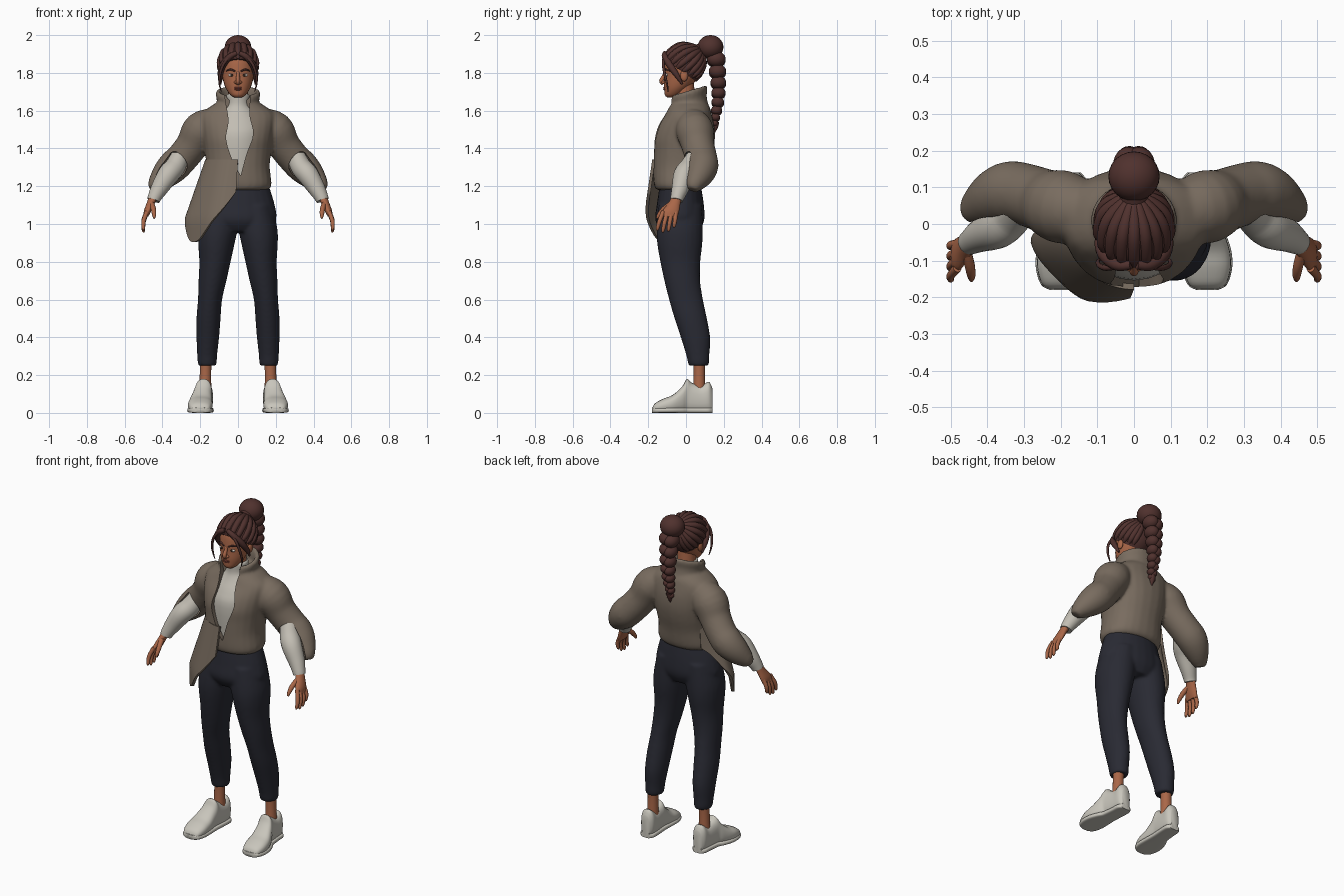
import bpy, bmesh, math
from mathutils import Vector, Matrix

if "Cube" in bpy.data.objects:
    bpy.data.objects.remove(bpy.data.objects["Cube"], do_unlink=True)

X, Y, Z = Vector((1, 0, 0)), Vector((0, 1, 0)), Vector((0, 0, 1))
FLAT, UPRIGHT = (X, Y), (X, Z)


def material(name, red, green, blue):
    result = bpy.data.materials.new(name)
    result.use_nodes = True
    result.diffuse_color = (red, green, blue, 1)
    shader = next(n for n in result.node_tree.nodes if n.type == 'BSDF_PRINCIPLED')
    shader.inputs["Base Color"].default_value = (red, green, blue, 1)
    return result


taupe = material("taupe jacket cloth", .19, .15, .115)
cream = material("cream knit", .54, .51, .45)
navy = material("dark navy cloth", .022, .023, .033)
brown = material("dark brown hair", .08, .031, .027)
skin = material("warm skin", .4, .135, .065)
white = material("off white shoe", .58, .56, .5)
rose = material("lip rose", .26, .065, .045)
eye_white = material("eye white", .6, .55, .5)
iris = material("dark iris", .03, .018, .012)


def spline(rows, steps):
    """Smooth curve through rows of numbers."""
    padded = [rows[0], *rows, rows[-1]]
    result = []
    for i in range(len(rows) - 1):
        for s in range(steps):
            t = s / steps
            result.append([b + t * (c - a) / 2 + t * t * (a - 2.5 * b + 2 * c - d / 2)
                           + t ** 3 * (3 * b - a - 3 * c + d) / 2
                           for a, b, c, d in zip(*padded[i:i + 4])])
    return result + [list(rows[-1])]


def sweep(bm, rows, axes=None, power=1, tilt=0, sides=24, steps=4):
    """Skin rings (x, y, z, radius[, second radius]); round tubes follow the path."""
    path = spline([r if len(r) > 4 else (*r, r[3]) for r in rows], steps)
    centres = [Vector(r[:3]) for r in path]
    rings, u = [], None
    for i, row in enumerate(path):
        if axes:
            u, v = axes
        else:
            t = (centres[min(i + 1, len(path) - 1)] - centres[max(i - 1, 0)]).normalized()
            u = t.orthogonal().normalized() if u is None else (u - t * t.dot(u)).normalized()
            v = t.cross(u)
        ring = []
        for k in range(sides):
            c, s = (f(math.tau * k / sides) for f in (math.cos, math.sin))
            c, s = (math.copysign(abs(q) ** power, q) for q in (c, s))
            co = centres[i] + u * c * max(row[3], .001) + v * s * max(row[4], .001)
            ring.append(bm.verts.new(co + Z * tilt * co.y))
        rings.append(ring)
    for low, high in zip(rings, rings[1:]):
        for k in range(sides):
            j = (k + 1) % sides
            bm.faces.new((low[k], low[j], high[j], high[k]))
    bm.faces.new(rings[0][::-1])
    bm.faces.new(rings[-1])


def centred(rows):
    return [(0, *r) for r in rows]


def pair(bm, rows, **options):
    for side in (1, -1):
        sweep(bm, [(side * r[0], *r[1:]) for r in rows], **options)


def ball(bm, centre, radii):
    bmesh.ops.create_uvsphere(bm, u_segments=24, v_segments=16, radius=1,
                              matrix=Matrix.LocRotScale(Vector(centre), None, Vector(radii)))


def finish(bm, name, mat, voxel=0, thickness=0, cutter=None, angle=50):
    """Turn the bmesh into an object, fusing, thickening or cutting it if asked."""
    bmesh.ops.recalc_face_normals(bm, faces=bm.faces)
    mesh = bpy.data.meshes.new(name)
    bm.to_mesh(mesh)
    bm.free()
    obj = bpy.data.objects.new(name, mesh)
    bpy.context.scene.collection.objects.link(obj)
    mesh.materials.append(mat)
    if voxel:
        fuse = obj.modifiers.new("fuse", 'REMESH')
        fuse.mode, fuse.voxel_size = 'VOXEL', voxel
        relax = obj.modifiers.new("relax", 'SMOOTH')
        relax.factor, relax.iterations = .5, 6
    if thickness:
        shell = obj.modifiers.new("shell", 'SOLIDIFY')
        shell.thickness, shell.offset = thickness, 0
    if cutter:
        cut = obj.modifiers.new("cut", 'BOOLEAN')
        cut.operation, cut.solver, cut.object = 'DIFFERENCE', 'EXACT', cutter
    if obj.modifiers:
        graph = bpy.context.evaluated_depsgraph_get()
        baked = bpy.data.meshes.new_from_object(obj.evaluated_get(graph))
        obj.modifiers.clear()
        obj.data = baked
    obj.data.shade_smooth()
    obj.data.set_sharp_from_angle(angle=math.radians(angle))
    return obj


# Trousers: pelvis fused with two legs
bm = bmesh.new()
sweep(bm, centred([(-.03, .96, .12, .1), (-.033, 1.02, .2, .13), (-.03, 1.1, .195, .125),
                   (-.03, 1.2, .165, .11), (-.03, 1.25, .15, .1)]), axes=FLAT)
pair(bm, [(.09, -.03, 1.1, .09, .115), (.105, -.033, .98, .103, .122), (.114, -.033, .9, .097, .12),
          (.122, -.03, .8, .083, .106), (.135, -.02, .7, .074, .095), (.148, 0, .6, .064, .09),
          (.156, .025, .5, .064, .086), (.16, .05, .4, .06, .078), (.163, .062, .31, .053, .062),
          (.163, .066, .27, .051, .057), (.163, .066, .25, .046, .052)], axes=FLAT)
finish(bm, "trousers", navy, voxel=.009)

# Ankles and shoes
bm = bmesh.new()
pair(bm, [(.17, .07, .32, .035), (.172, .07, .22, .03), (.174, .07, .09, .034)])
finish(bm, "ankles", skin)
shoe = [(.2, -.18, .02, .025), (.2, -.165, .05, .05), (.2, -.12, .075, .064), (.198, -.07, .095, .063),
        (.19, -.02, .14, .053), (.183, .005, .18, .046), (.18, .03, .16, .044),
        (.176, .08, .145, .043), (.175, .12, .165, .041), (.175, .14, .13, .026)]
bm = bmesh.new()
pair(bm, [(x, y, h / 2, w, h / 2) for x, y, h, w in shoe], axes=UPRIGHT, power=.8)
finish(bm, "shoe_uppers", white)
bm = bmesh.new()
pair(bm, [(x, y, .014, w + .004, .014) for x, y, h, w in shoe], axes=UPRIGHT, power=.5)
finish(bm, "shoe_soles", white)

# Sweater body with high neck, and its forearm sleeves
bm = bmesh.new()
sweep(bm, centred([(-.02, 1.23, .13, .125), (-.012, 1.45, .15, .142), (0, 1.53, .15, .128),
                   (0, 1.59, .1, .09), (-.005, 1.63, .065, .068), (-.008, 1.68, .061, .063),
                   (-.008, 1.69, .05, .052)]), axes=FLAT)
finish(bm, "sweater", cream)
forearm = [(.31, .05, 1.35, .05), (.335, .02, 1.3, .055), (.37, -.01, 1.26, .056),
           (.415, -.03, 1.19, .046), (.44, -.045, 1.145, .037), (.448, -.05, 1.125, .034)]
bm = bmesh.new()
pair(bm, forearm)
finish(bm, "sweater_sleeves", cream)

# Cutter: wavy front opening and the two sleeve mouths
left_edge = [(-.075, 1.85), (-.07, 1.68), (-.05, 1.55), (-.063, 1.45), (-.03, 1.34), (.012, 1.26)]
right_edge = [(.015, 1.26), (.045, 1.37), (.08, 1.475), (.06, 1.58), (.065, 1.68), (.07, 1.85)]
bm = bmesh.new()
outline = [bm.verts.new((x, -.4, z)) for x, z in spline(left_edge, 4) + spline(right_edge, 4)]
front = bm.faces.new(outline)
extruded = bmesh.ops.extrude_face_region(bm, geom=[front], use_keep_orig=True)["geom"]
bmesh.ops.translate(bm, verts=[v for v in extruded if isinstance(v, bmesh.types.BMVert)], vec=Y * .35)
pair(bm, [(x, y, z, r + .007) for x, y, z, r in forearm])
cutter = finish(bm, "opening_cutter", taupe)
cutter.hide_render = True

# Jacket: body, stand-up collar and loose sleeves fused together
bm = bmesh.new()
sweep(bm, centred([(-.035, 1.18, .16, .12), (-.032, 1.21, .178, .138), (-.025, 1.3, .168, .148),
                   (-.015, 1.38, .175, .158), (-.01, 1.45, .185, .163), (0, 1.52, .195, .15),
                   (.012, 1.58, .195, .125), (.015, 1.62, .15, .11), (.012, 1.65, .1, .09)]),
      axes=FLAT, power=.9)
sweep(bm, centred([(.015, 1.57, .13, .11), (.01, 1.64, .112, .1), (.01, 1.68, .118, .104),
                   (.01, 1.7, .115, .1), (.01, 1.7, .096, .084), (.008, 1.66, .085, .076),
                   (.008, 1.61, .085, .076)]), axes=FLAT, tilt=.3)
pair(bm, [(.1, .03, 1.55, .07), (.19, .045, 1.5, .1), (.24, .062, 1.42, .088), (.295, .08, 1.35, .085),
          (.34, .085, 1.305, .086), (.385, .07, 1.26, .075), (.43, .045, 1.21, .05), (.445, .035, 1.18, .03)])
finish(bm, "jacket", taupe, voxel=.009, cutter=cutter)
bpy.data.objects.remove(cutter, do_unlink=True)

# Hanging front panel of the jacket, flaring out around the right hip
hem = spline([(0, 1.17), (.42, 1.03), (.8, .925), (1.1, .905), (1.3, .94), (1.57, 1.05),
              (1.9, 1.16), (2.2, 1.21)], 5)
bm = bmesh.new()
columns = []
for angle, bottom in hem:
    column = []
    for j in range(13):
        z = 1.34 + (bottom - 1.34) * j / 12
        flare = min(1, (1.34 - z) / .32) * min(1, (2.5 - angle) / .9)
        wave = .007 * flare * math.sin(5 * angle)
        column.append(bm.verts.new((-.02 * flare - (.165 + .085 * flare + wave) * math.sin(angle),
                                    -.025 - (.146 + .045 * flare + wave) * math.cos(angle), z)))
    columns.append(column)
for a, b in zip(columns, columns[1:]):
    for j in range(12):
        bm.faces.new((a[j], a[j + 1], b[j + 1], b[j]))
finish(bm, "jacket_front_panel", taupe, thickness=.016)

# Hands: flat palm, four fingers and a thumb
bm = bmesh.new()
pair(bm, [(.445, -.045, 1.15, .024, .027), (.462, -.062, 1.11, .022, .033),
          (.478, -.08, 1.07, .02, .044), (.488, -.086, 1.04, .013, .042)], axes=FLAT)
for spread, length in ((.033, .055), (.011, .075), (-.011, .08), (-.033, .07)):
    y = -.087 + spread
    pair(bm, [(.482, y, 1.065, .012), (.5, y - .012 + spread / 4, 1.05 - length / 2, .0115),
              (.5, y - .02 + spread / 3, 1.045 - length, .009),
              (.496, y - .022 + spread / 3, 1.04 - length, .004)], sides=12)
pair(bm, [(.458, -.075, 1.11, .014), (.448, -.115, 1.08, .014), (.444, -.142, 1.05, .011),
          (.444, -.154, 1.03, .005)], sides=12)
finish(bm, "hands", skin)

# Head, neck, nose and ears
bm = bmesh.new()
sweep(bm, centred([(-.082, 1.67, .02, .018), (-.07, 1.683, .04, .042), (-.055, 1.71, .06, .06),
                   (-.04, 1.74, .073, .077), (-.025, 1.78, .083, .09), (-.015, 1.82, .088, .1),
                   (-.01, 1.87, .085, .098), (-.005, 1.91, .068, .08), (0, 1.935, .03, .04)]), axes=FLAT)
sweep(bm, centred([(0, 1.58, .052), (-.01, 1.75, .052)]))
sweep(bm, centred([(-.108, 1.81, .007), (-.117, 1.785, .009), (-.13, 1.758, .012), (-.12, 1.742, .01)]))
for side in (1, -1):
    ball(bm, (side * .012, -.119, 1.75), (.009, .011, .008))
    ball(bm, (side * .09, -.01, 1.785), (.012, .02, .03))
finish(bm, "head", skin)

# Face details
bm = bmesh.new()
ball(bm, (0, -.113, 1.721), (.022, .008, .005))
ball(bm, (0, -.112, 1.713), (.019, .009, .006))
finish(bm, "lips", rose)
for name, mat, centre, radii in (("eyes", eye_white, (.035, -.102, 1.788), (.016, .009, .008)),
                                 ("irises", iris, (.034, -.109, 1.788), (.007, .004, .007))):
    bm = bmesh.new()
    for side in (1, -1):
        ball(bm, (side * centre[0], *centre[1:]), radii)
    finish(bm, name, mat)
bm = bmesh.new()
pair(bm, [(.014, -.113, 1.808, .004), (.04, -.107, 1.818, .005), (.063, -.086, 1.81, .003)], sides=8)
finish(bm, "eyebrows", brown)

# Hair cap trimmed along the hairline
bm = bmesh.new()
centre, radii = Vector((0, -.008, 1.845)), Vector((.103, .112, .11))
ball(bm, centre, radii)
bmesh.ops.bisect_plane(bm, geom=bm.verts[:] + bm.edges[:] + bm.faces[:], plane_co=(0, -.115, 1.875),
                       plane_no=(0, .155, .215), clear_inner=True)
bmesh.ops.holes_fill(bm, edges=[e for e in bm.edges if e.is_boundary])
finish(bm, "hair_cap", brown)

# Combed locks running from the hairline back to the bun
bm = bmesh.new()
gather = Vector((0, .75, .66))
for i in range(-8, 9):
    angle = i * .3
    start = Vector((math.sin(angle), -math.cos(angle), .97 * math.cos(angle) * .73 - .43)).normalized()
    rows = []
    for t, radius in ((0, .009), (.25, .016), (.5, .018), (.75, .017), (1, .01)):
        point = start.lerp(gather, t).normalized() * .95
        rows.append((*(centre + point * radii), radius))
    sweep(bm, rows, sides=12)
# Side locks over the temples and loose face strands
pair(bm, [(.008, -.112, 1.905, .012), (.045, -.112, 1.885, .016), (.08, -.085, 1.84, .018),
          (.094, -.05, 1.79, .014), (.092, -.02, 1.74, .005)], sides=12)
pair(bm, [(.03, -.115, 1.9, .006), (.075, -.12, 1.85, .008), (.096, -.112, 1.79, .007),
          (.098, -.1, 1.74, .005), (.088, -.095, 1.7, .002)], sides=8)
finish(bm, "hair_locks", brown)

# High bun and the knotted tail hanging from it
bm = bmesh.new()
sweep(bm, centred([(.05, 1.9, .045), (.085, 1.92, .04), (.12, 1.93, .05)]))
ball(bm, (0, .13, 1.937), (.07, .068, .063))
z = 1.87
for i in range(8):
    size = .05 - .0042 * i
    for side in (1, -1):
        ball(bm, (side * size * .3, .16 + .012 * math.sin(i * .6), z + side * .004), (size * .85, size, size * .82))
    z -= size * 1.3
sweep(bm, centred([(.16, z + .04, .016), (.155, z + .01, .014), (.15, z - .02, .003)]))
finish(bm, "bun_and_braid", brown)
